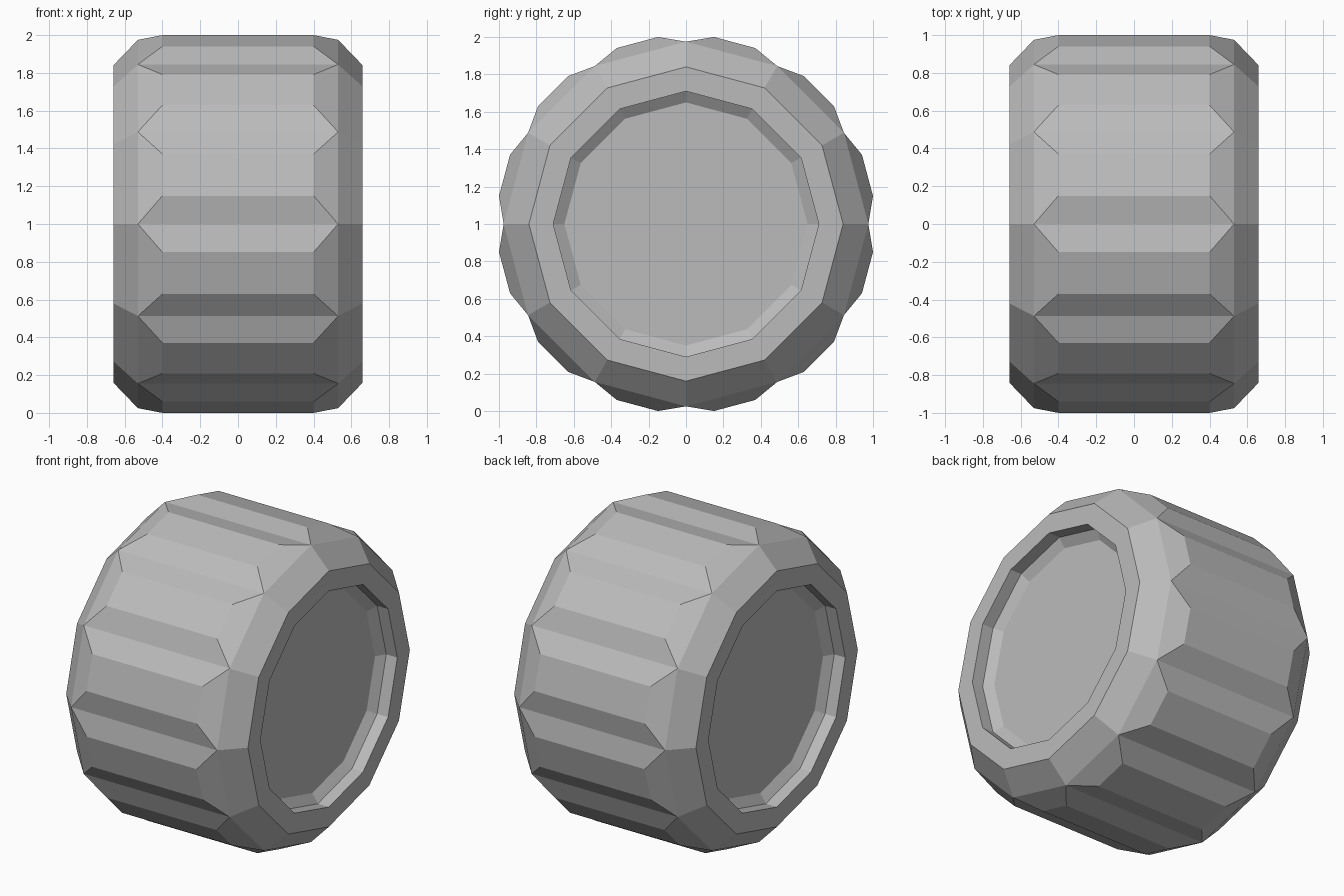
import bpy
import bmesh
from math import sin, cos, radians

SIDES = 12
STEP = 360 / SIDES
RIDGE = 8.5  # angle from a groove to the edge of the next ridge

if "Cube" in bpy.data.objects:
    bpy.data.objects.remove(bpy.data.objects["Cube"], do_unlink=True)

grey = bpy.data.materials.new("grey")
grey.use_nodes = True
grey.diffuse_color = (0.5, 0.5, 0.5, 1)
grey.node_tree.nodes["Principled BSDF"].inputs["Base Color"].default_value = (0.5, 0.5, 0.5, 1)


def point(bm, x, radius, angle):
    a = radians(angle)
    return bm.verts.new((x, radius * sin(a), 1 + radius * cos(a)))


def ring(bm, x, radius, offset=0):
    return [point(bm, x, radius, i * STEP + offset) for i in range(SIDES)]


def bridge(bm, a, b):
    for i in range(SIDES):
        j = (i + 1) % SIDES
        bm.faces.new((a[i], a[j], b[j], b[i]))


def finish(bm, name):
    bmesh.ops.recalc_face_normals(bm, faces=bm.faces)
    mesh = bpy.data.meshes.new(name)
    bm.to_mesh(mesh)
    bm.free()
    mesh.materials.append(grey)
    obj = bpy.data.objects.new(name, mesh)
    bpy.context.collection.objects.link(obj)
    return obj


# Tire: chamfered shoulders, flat side walls and a short inner lip on each side
bm = bmesh.new()
shoulder, start, end = {}, {}, {}
for s in (-1, 1):
    shoulder[s] = ring(bm, s * 0.53, 0.975)
    rim = ring(bm, s * 0.66, 0.84)
    lip = ring(bm, s * 0.66, 0.71)
    seat = ring(bm, s * 0.58, 0.71)
    for a, b in ((shoulder[s], rim), (rim, lip), (lip, seat)):
        bridge(bm, a, b)
    start[s] = ring(bm, s * 0.40, 1.011, RIDGE)
    end[s] = ring(bm, s * 0.40, 1.011, STEP - RIDGE)

# Tread: raised ridges whose ends slope down to the shoulders, V grooves between
for i in range(SIDES):
    j = (i + 1) % SIDES
    bm.faces.new((start[-1][i], start[1][i], end[1][i], end[-1][i]))
    bm.faces.new((shoulder[-1][i], shoulder[1][i], start[1][i], start[-1][i]))
    bm.faces.new((end[-1][i], end[1][i], shoulder[1][j], shoulder[-1][j]))
    for s in (-1, 1):
        bm.faces.new((shoulder[s][i], start[s][i], end[s][i], shoulder[s][j]))
finish(bm, "tire")

# Hub: recessed bevelled discs joined into one solid
bm = bmesh.new()
discs = {}
seats = {}
for s in (-1, 1):
    seats[s] = ring(bm, s * 0.58, 0.71)
    discs[s] = ring(bm, s * 0.54, 0.65)
    bridge(bm, seats[s], discs[s])
    bm.faces.new(discs[s])
bridge(bm, seats[-1], seats[1])
finish(bm, "hub")
